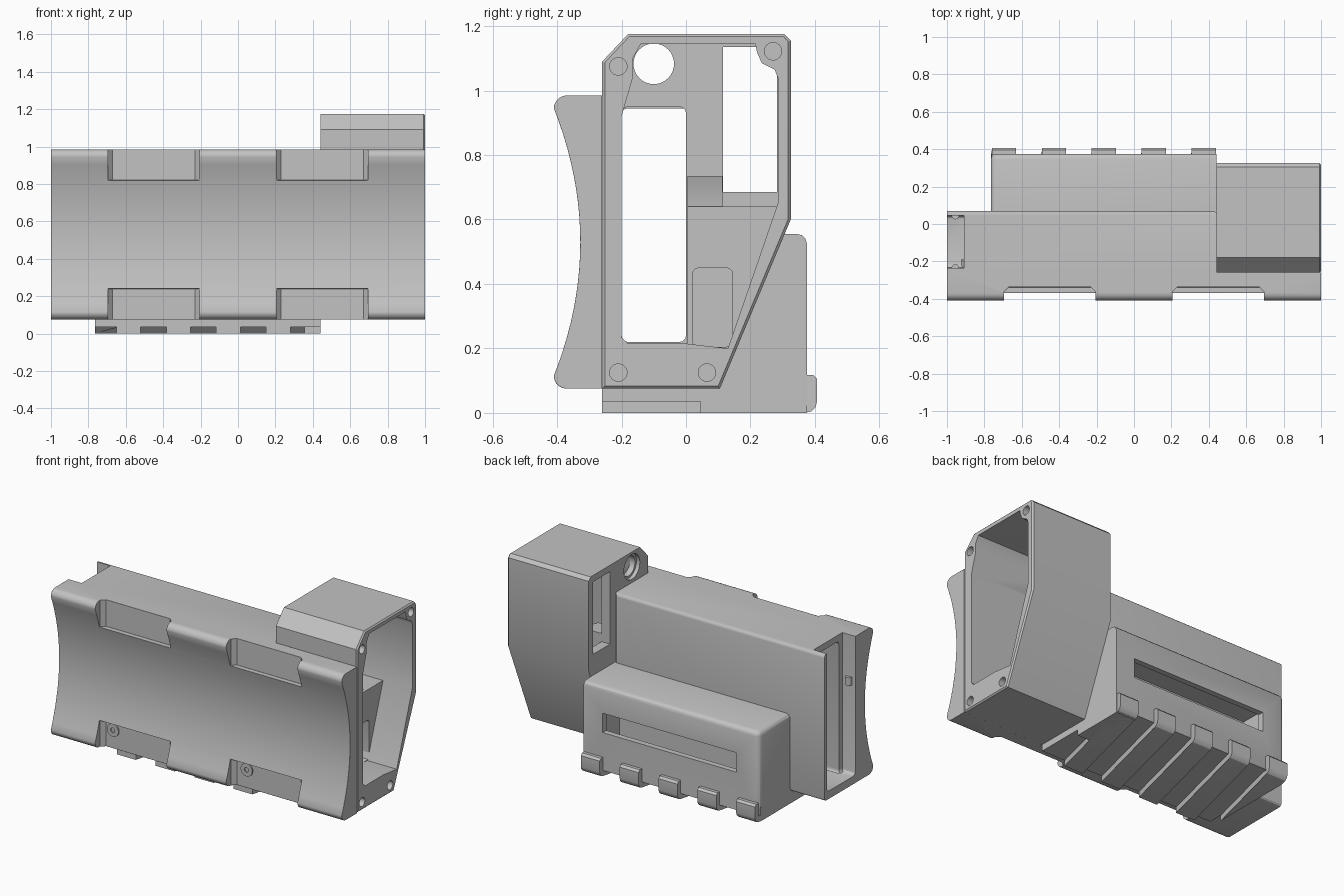
import bpy, bmesh, math
from mathutils import Vector

old = bpy.data.objects.get("Cube")
if old:
    bpy.data.objects.remove(old, do_unlink=True)

grey = bpy.data.materials.new("plain grey")
grey.use_nodes = True
grey.diffuse_color = (0.54, 0.54, 0.54, 1)
grey.node_tree.nodes["Principled BSDF"].inputs["Base Color"].default_value = (0.54, 0.54, 0.54, 1)


def finish(name, bm):
    bmesh.ops.recalc_face_normals(bm, faces=bm.faces)
    mesh = bpy.data.meshes.new(name)
    bm.to_mesh(mesh)
    bm.free()
    mesh.materials.append(grey)
    obj = bpy.data.objects.new(name, mesh)
    bpy.context.collection.objects.link(obj)
    return obj


def prism(name, profile, x0, x1, bevel=0, pick=lambda c: True, segments=3):
    """Extrude a (y, z) profile along x and round the picked sharp edges."""
    bm = bmesh.new()
    face = bm.faces.new([bm.verts.new((x0, y, z)) for y, z in profile])
    ext = bmesh.ops.extrude_face_region(bm, geom=[face])
    moved = [v for v in ext["geom"] if isinstance(v, bmesh.types.BMVert)]
    bmesh.ops.translate(bm, verts=moved, vec=(x1 - x0, 0, 0))
    bmesh.ops.recalc_face_normals(bm, faces=bm.faces)
    if bevel:
        edges = [e for e in bm.edges if e.calc_face_angle(0) > 0.6
                 and pick((e.verts[0].co + e.verts[1].co) / 2)]
        bmesh.ops.bevel(bm, geom=edges, offset=bevel, segments=segments,
                        profile=0.5, affect='EDGES', clamp_overlap=True)
    return finish(name, bm)


def box(name, x0, x1, y0, y1, z0, z1, *args, **kw):
    return prism(name, [(y0, z0), (y1, z0), (y1, z1), (y0, z1)], x0, x1, *args, **kw)


def disc(name, center, radius, depth, axis, radius2=None):
    bm = bmesh.new()
    bmesh.ops.create_cone(bm, cap_ends=True, segments=32, radius1=radius,
                          radius2=radius2 or radius, depth=depth)
    rot = Vector(axis).to_track_quat('Z', 'Y').to_matrix().to_4x4()
    bmesh.ops.transform(bm, matrix=rot, verts=bm.verts)
    bmesh.ops.translate(bm, verts=bm.verts, vec=center)
    return finish(name, bm)


def cut(obj, *cutters):
    """Subtract the cutters and remove them."""
    bpy.context.view_layer.objects.active = obj
    for c in cutters:
        mod = obj.modifiers.new("cut", 'BOOLEAN')
        mod.operation = 'DIFFERENCE'
        mod.solver = 'EXACT'
        mod.object = c
        bpy.ops.object.modifier_apply(modifier=mod.name)
        bpy.data.objects.remove(c, do_unlink=True)


# Concave front grip with rounded lips and four notches
Z0, Z1, MID = 0.075, 0.985, 0.53
lip = [(-0.37 - 0.04 * math.sin(math.radians(a)), 0.415 + 0.04 * math.cos(math.radians(a)))
       for a in range(0, 91, 18)]
hollow = [(-0.328 - 0.082 * (t / 10) ** 2, 0.415 * t / 10) for t in range(-9, 10)]
half = [(-0.26, 0.455)] + lip
curve = half + hollow[::-1] + [(y, -z) for y, z in half[::-1]]
grip = prism("front_grip", [(y, MID + z) for y, z in curve], -1, 1)
for x in (-0.45, 0.45):
    for z0, z1 in ((0.82, 1.1), (-0.1, 0.24)):
        cut(grip, box("notch", x - 0.245, x + 0.245, -0.6, -0.338, z0, z1,
                      0.025, lambda c: c.y > -0.4 and abs(abs(c.x) - 0.45) > 0.1, 1))
soft = grip.modifiers.new("edge softening", 'BEVEL')
soft.width = 0.008
soft.segments = 2
soft.angle_limit = math.radians(50)

# Small screw bosses in the lower notches
for x in (-0.62, 0.30):
    boss = disc("screw_boss", (x, -0.338, 0.19), 0.04, 0.016, (0, 1, 0))
    cut(boss, disc("bore", (x, -0.345, 0.19), 0.015, 0.03, (0, 1, 0)))

# Main hollow housing with a lid recess at the far end
housing = box("main_housing", -1, 0.442, -0.265, 0.07, Z0, Z1, 0.02,
              lambda c: c.y > 0.06 and abs(c.x) < 0.5)
cut(housing,
    box("channel", -1.2, 0.6, -0.2, 0.045, 0.125, 0.945, 0.02,
        lambda c: abs(c.x) < 0.5),
    box("recess", -1.1, -0.91, -0.235, 0.046, 0.124, 1.1, 0.025,
        lambda c: c.z < 0.3))
for y in (-0.235, 0.045):
    disc("lid_catch", (-0.955, y, 0.7), 0.02, 0.05, (0, 0, 1))

# Tall head with clipped corners
outer = [(-0.26, Z0), (0.105, Z0), (0.325, 0.6), (0.325, 1.155), (0.305, 1.175),
         (-0.18, 1.175), (-0.26, 1.09)]
inner = [(-0.2, 0.235), (-0.18, 0.215), (0.0, 0.215), (0.13, 0.2), (0.285, 0.65),
         (0.285, 1.04), (0.275, 1.065), (0.235, 1.085), (0.22, 1.12), (0.215, 1.145),
         (-0.14, 1.145), (-0.165, 1.1), (-0.165, 1.04), (-0.2, 0.92)]
head = prism("head_shell", outer, 0.442, 1, 0.008, lambda c: c.x > 0.99, 1)
cut(head, prism("cavity", inner, 0.5, 1.2),
    box("channel_window", 0.3, 0.7, -0.2, 0.0, 0.22, 0.95, 0.02,
        lambda c: abs(c.x - 0.5) < 0.1),
    box("side_slot", 0.3, 0.7, 0.115, 0.283, 0.685, 1.135),
    disc("cable_hole", (0.5, -0.1, 1.083), 0.063, 0.4, (1, 0, 0)),
    disc("cable_counterbore", (0.44, -0.1, 1.083), 0.078, 0.05, (1, 0, 0)))
for y, z in ((-0.21, 1.075), (0.27, 1.122), (-0.21, 0.125), (0.065, 0.125)):
    cut(head, disc("screw_hole", (1, y, z), 0.027, 0.2, (1, 0, 0)))

# Stepped support inside the head, with a pocket
support = prism("head_support", [(0.005, 0.2), (0.13, 0.195), (0.29, 0.62),
                                 (0.29, 0.64), (0.005, 0.64)], 0.49, 0.8)
cut(support, box("pocket", 0.51, 0.9, 0.02, 0.145, 0.205, 0.45, 0.02,
                 lambda c: 0.52 < c.x < 0.8))
ramp = box("support_ramp", 0.49, 0.8, 0.005, 0.114, 0.635, 0.735)
for v in ramp.data.vertices:
    if v.co.x > 0.6 and v.co.z > 0.7:
        v.co.x = 0.6

# Rear box with a long slot in its back
rear = box("rear_box", -0.765, 0.442, 0.04, 0.375, 0.035, 0.555, 0.03,
           lambda c: c.y > 0.1 and c.z > 0.1 and c.x < 0.4)
cut(rear, box("hollow", -0.72, 0.4, 0.08, 0.34, 0.1, 0.5),
    box("long_slot", -0.61, 0.31, 0.3, 0.6, 0.27, 0.39))
box("base_plate", -0.765, 0.442, -0.26, 0.36, 0.035, 0.085)

# Slanted hooked ribs below the base, trimmed at its end
hook = [(-0.26, 0.037), (-0.26, 0), (0.37, 0)]
for a in (30, 60):
    r = math.radians(a)
    hook.append((0.37 + 0.037 * math.sin(r), 0.037 - 0.037 * math.cos(r)))
hook += [(0.407, 0.037), (0.407, 0.105), (0.395, 0.118), (0.372, 0.118), (0.372, 0.037)]
for i in range(5):
    x = -0.695 + 0.267 * i
    rib = prism("hooked_rib_%d" % (i + 1), hook, x - 0.065, x + 0.065)
    for v in rib.data.vertices:
        v.co.x += 0.25 * min(0, v.co.y - 0.37)
    if i == 0:
        cut(rib, box("trim", -1.2, -0.765, -0.5, 0.5, -0.1, 0.2))
box("rib_end_block", 0.31, 0.442, 0.045, 0.375, 0, 0.037)

# Smooth shading on every part
for obj in bpy.context.collection.objects:
    if obj.type == 'MESH' and grey.name in obj.data.materials:
        bpy.ops.object.select_all(action='DESELECT')
        obj.select_set(True)
        bpy.context.view_layer.objects.active = obj
        bpy.ops.object.shade_smooth_by_angle(angle=math.radians(30))
